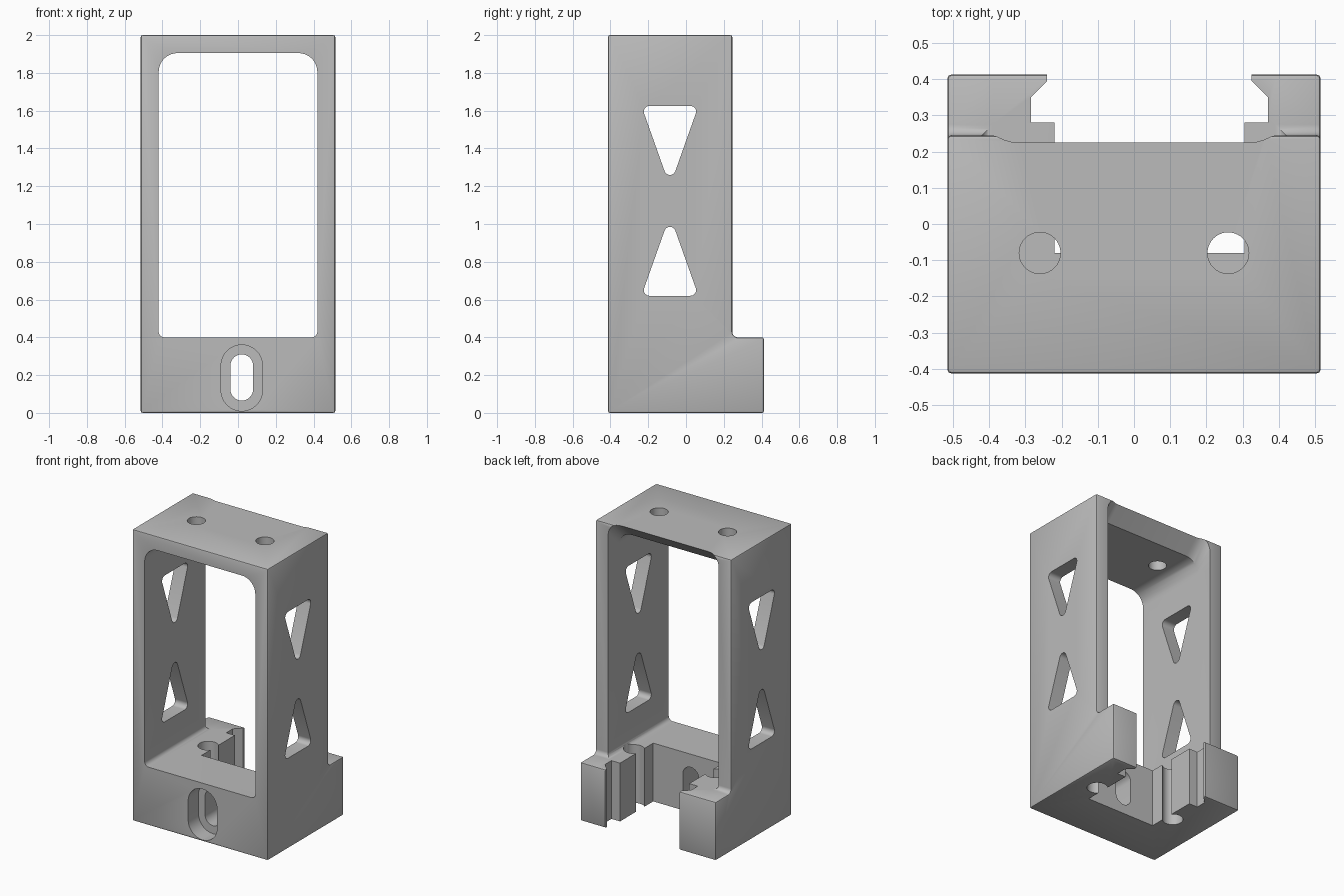
import bpy
import bmesh
from math import cos, sin, tan, pi
from mathutils import Vector

cube = bpy.data.objects.get("Cube")
if cube:
    bpy.data.objects.remove(cube, do_unlink=True)

grey = bpy.data.materials.new("plain_grey")
grey.use_nodes = True
colour = (0.5, 0.5, 0.5, 1)
grey.diffuse_color = colour
grey.node_tree.nodes["Principled BSDF"].inputs["Base Color"].default_value = colour


def rounded(corners, steps=8):
    """Outline from (u, v, radius) corners, each filleted by its radius."""
    out = []
    for i, (u, v, r) in enumerate(corners):
        p = Vector((u, v))
        if r == 0:
            out.append(p)
            continue
        a = (Vector(corners[i - 1][:2]) - p).normalized()
        b = (Vector(corners[(i + 1) % len(corners)][:2]) - p).normalized()
        half = a.angle(b) / 2
        centre = p + (a + b).normalized() * (r / sin(half))
        start = p + a * (r / tan(half)) - centre
        end = p + b * (r / tan(half)) - centre
        turn = start.angle_signed(end)
        for k in range(steps + 1):
            t = -turn * k / steps
            out.append(centre + Vector((start.x * cos(t) - start.y * sin(t),
                                        start.x * sin(t) + start.y * cos(t))))
    return out


def circle(u, v, r, n=40):
    return [Vector((u + r * cos(2 * pi * k / n), v + r * sin(2 * pi * k / n)))
            for k in range(n)]


def prism(name, outline, axis, lo, hi, lift=0):
    """Extrude an outline along an axis; lift raises the far end."""
    place = {"x": lambda p, d: (d, p.x, p.y),
             "y": lambda p, d: (p.x, d, p.y),
             "z": lambda p, d: (p.x, p.y, d)}[axis]
    bm = bmesh.new()
    near = [bm.verts.new(place(p, lo)) for p in outline]
    far = [bm.verts.new(Vector(place(p, hi)) + Vector((0, 0, lift))) for p in outline]
    bm.faces.new(near)
    bm.faces.new(far)
    for i in range(len(near)):
        bm.faces.new((near[i - 1], near[i], far[i], far[i - 1]))
    bmesh.ops.recalc_face_normals(bm, faces=bm.faces)
    mesh = bpy.data.meshes.new(name)
    bm.to_mesh(mesh)
    bm.free()
    mesh.materials.append(grey)
    obj = bpy.data.objects.new(name, mesh)
    bpy.context.collection.objects.link(obj)
    return obj


def apply(obj, mod):
    bpy.ops.object.select_all(action="DESELECT")
    bpy.context.view_layer.objects.active = obj
    obj.select_set(True)
    bpy.ops.object.modifier_apply(modifier=mod.name)


def cut(obj, cutter):
    mod = obj.modifiers.new("cut", "BOOLEAN")
    mod.operation = "DIFFERENCE"
    mod.solver = "EXACT"
    mod.object = cutter
    apply(obj, mod)
    bpy.data.objects.remove(cutter, do_unlink=True)


def slot(u, v, half_w, half_h):
    return rounded([(u - half_w, v - half_h, half_w * .999), (u + half_w, v - half_h, half_w * .999),
                    (u + half_w, v + half_h, half_w * .999), (u - half_w, v + half_h, half_w * .999)])


# Frame body: side silhouette with a deeper foot, softly bevelled
body = prism("bracket_frame", rounded([
    (-.4125, 0, 0), (.4125, 0, 0), (.4125, .4, 0),
    (.245, .4, .03), (.245, 2, 0), (-.4125, 2, 0)]), "x", -.515, .515)
bevel = body.modifiers.new("bevel", "BEVEL")
bevel.width = .01
bevel.segments = 2
bevel.limit_method = "ANGLE"
apply(body, bevel)

# Front-to-back window
cut(body, prism("window", rounded([
    (-.42, .4, .03), (.42, .4, .03), (.42, 1.905, .1), (-.42, 1.905, .1)]), "y", -.7, .7))

# Sloped relief under the back edge of the top plate
cut(body, prism("relief", rounded([
    (-.42, 1.6, 0), (.42, 1.6, 0), (.42, 1.905, .1), (-.42, 1.905, .1)]),
    "y", .13, .33, lift=.2))

# Stepped dovetail channel, open at the back of the foot
mid = .0425
half = [(.2625, -.08), (.2625, .28), (.3275, .28), (.3275, .35), (.2825, .395), (.2825, .6)]
channel = [Vector((mid + u, v)) for u, v in half]
channel += [Vector((mid - u, v)) for u, v in reversed(half)]
cut(body, prism("channel", channel, "z", -.1, .5))

# Round grooves in the channel walls
for side in (-1, 1):
    cut(body, prism("groove", circle(mid + side * .31, .06, .065), "z", -.1, .39 + .06))

# Triangular side openings, one upright and one inverted
for base, tip in ((.62, 1.045), (1.625, 1.2)):
    tri = [(-.236, base, .03), (.066, base, .03), (-.085, tip, .03)]
    cut(body, prism("triangle", rounded(tri), "x", -.7, .7))

# Holes in the top plate
for side in (-1, 1):
    cut(body, prism("top_hole", circle(side * .26, -.08, .057), "z", 1.8, 2.1))

# Recessed slot in the front wall
cut(body, prism("recess", slot(.02, .185, .11, .175), "y", -.6, -.3))
cut(body, prism("slot", slot(.02, .1875, .06, .1225), "y", -.6, .1))

bpy.ops.object.select_all(action="DESELECT")
body.select_set(True)
bpy.context.view_layer.objects.active = body
bpy.ops.object.shade_smooth_by_angle(angle=.6)
